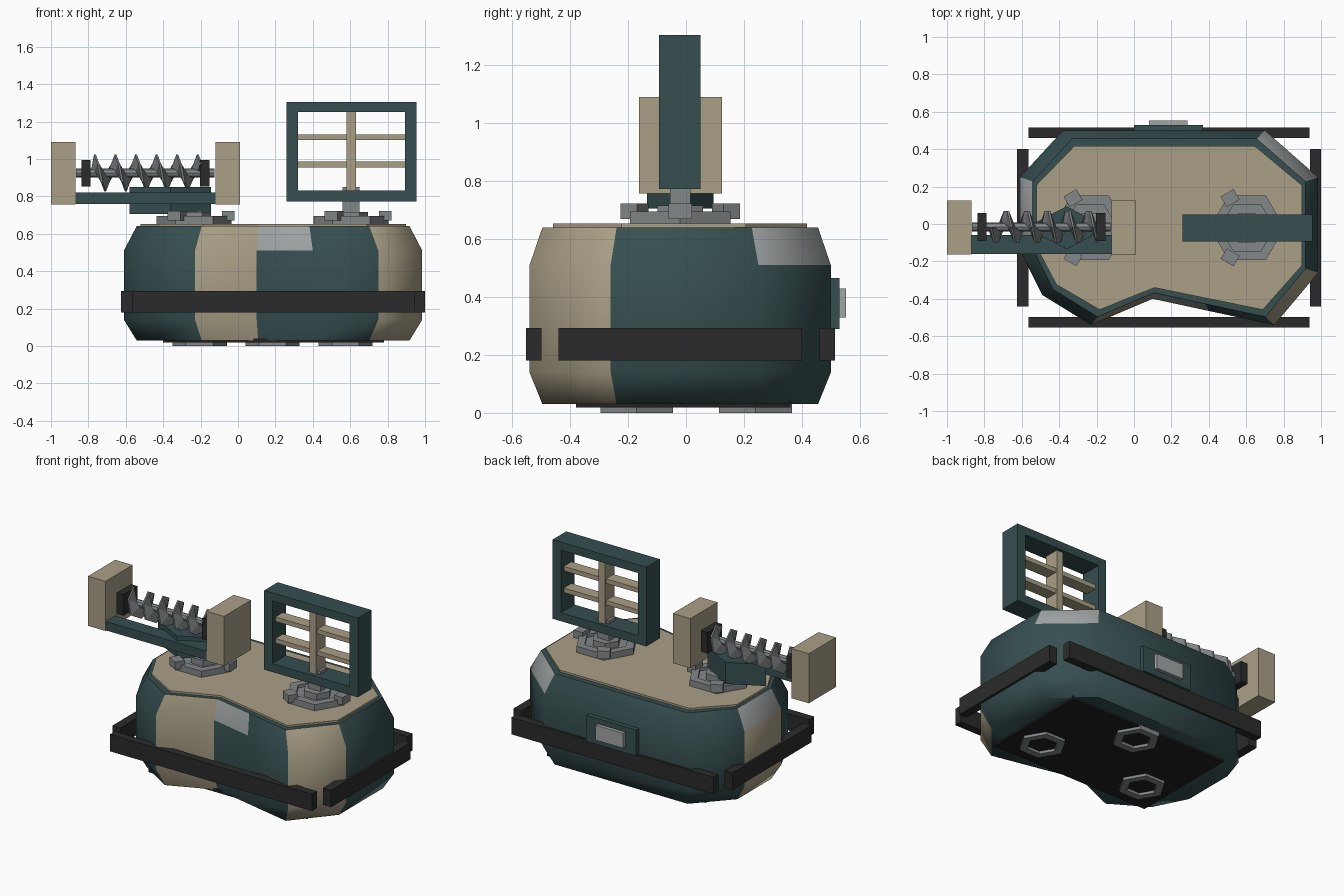
import bpy, bmesh, math
from mathutils import Matrix, Vector

if "Cube" in bpy.data.objects:
    bpy.data.objects.remove(bpy.data.objects["Cube"])


def material(name, rgb):
    m = bpy.data.materials.new(name)
    m.use_nodes = True
    m.diffuse_color = (*rgb, 1)
    m.node_tree.nodes["Principled BSDF"].inputs["Base Color"].default_value = (*rgb, 1)
    return m


TEAL = material("dark teal", (0.037, 0.077, 0.08))
TAN = material("tan", (0.40, 0.35, 0.24))
GRAY = material("gray metal", (0.23, 0.245, 0.25))
LIGHT = material("light gray", (0.36, 0.38, 0.38))
BLACK = material("black rubber", (0.025, 0.024, 0.025))
DARK = material("underside black", (0.015, 0.015, 0.015))


def finish(name, bm, *mats):
    bmesh.ops.recalc_face_normals(bm, faces=bm.faces)
    me = bpy.data.meshes.new(name)
    bm.to_mesh(me)
    bm.free()
    for m in mats:
        me.materials.append(m)
    ob = bpy.data.objects.new(name, me)
    bpy.context.collection.objects.link(ob)
    return ob


def box(name, mat, x, y, z, turn=None):
    """Box from (min, max) ranges, optionally transformed by a matrix."""
    bm = bmesh.new()
    size = [r[1] - r[0] for r in (x, y, z)]
    mid = [(r[0] + r[1]) / 2 for r in (x, y, z)]
    bmesh.ops.create_cube(bm, size=1, matrix=Matrix.Translation(mid) @ Matrix.Diagonal((*size, 1)))
    if turn:
        bm.transform(turn)
    return finish(name, bm, mat)


def loft(bm, rings):
    """Join successive closed rings of points with quads."""
    loops = [[bm.verts.new(p) for p in ring] for ring in rings]
    n = len(loops[0])
    quads = []
    for a, b in zip(loops, loops[1:]):
        quads.append([bm.faces.new((a[i], a[(i + 1) % n], b[(i + 1) % n], b[i])) for i in range(n)])
    return loops, quads


def prism(name, mat, pts, z0, z1):
    bm = bmesh.new()
    loops, _ = loft(bm, [[(x, y, z) for x, y in pts] for z in (z0, z1)])
    for loop in loops:
        bm.faces.new(loop)
    return finish(name, bm, mat)


def hexagon(cx, cy, r):
    return [(cx + r * math.cos(math.pi / 3 * i), cy + r * math.sin(math.pi / 3 * i)) for i in range(6)]


def hex_ring(name, mat, cx, cy, r_out, r_in, z0, z1):
    bm = bmesh.new()
    section = [(r_out, z0), (r_out, z1), (r_in, z1), (r_in, z0), (r_out, z0)]
    loft(bm, [[(x, y, z) for x, y in hexagon(cx, cy, r)] for r, z in section])
    bmesh.ops.remove_doubles(bm, verts=bm.verts, dist=0.0001)
    return finish(name, bm, mat)


# Body: kidney-shaped outline lofted through four levels
OUTLINE = [(-0.23, -0.54), (0.10, -0.40), (0.40, -0.465), (0.75, -0.54), (0.985, -0.26), (0.985, 0.25),
           (0.70, 0.50), (-0.38, 0.50), (-0.61, 0.25), (-0.61, -0.14), (-0.49, -0.38)]


def outline(sx, sy):
    return [(0.19 + (x - 0.19) * sx, -0.02 + (y + 0.02) * sy) for x, y in OUTLINE]


bm = bmesh.new()
levels = [(0.03, 0.915), (0.14, 1), (0.51, 1), (0.64, 0.915)]
loops, bands = loft(bm, [[(x, y, z) for x, y in outline(s, s)] for z, s in levels])
bm.faces.new(loops[0])
bm.faces.new(loops[-1])
for level, band in enumerate(bands):
    for side, face in enumerate(band):
        if side in (0, 3, 8):
            face.material_index = 1
        if level == 2 and side in (1, 5, 8):
            face.material_index = 2
body = finish("body", bm, TEAL, TAN, LIGHT)
bpy.ops.object.select_all(action="DESELECT")
body.select_set(True)
bpy.context.view_layer.objects.active = body
bpy.ops.object.shade_smooth_by_angle(angle=math.radians(60))

prism("deck_plate", TAN, outline(0.89, 0.843), 0.63, 0.653)
box("bottom_plate", DARK, (-0.40, 0.78), (-0.38, 0.36), (0.018, 0.04))

# Feet
for i, (x, y) in enumerate([(-0.205, -0.17), (0.185, 0.24), (0.575, -0.17)]):
    hex_ring(f"foot_{i + 1}", GRAY, x, y, 0.145, 0.095, 0, 0.03)

# Bumper bars
BAR = (0.18, 0.293)
box("front_bumper", BLACK, (-0.565, 0.937), (-0.553, -0.498), BAR)
box("back_bumper", BLACK, (-0.565, 0.937), (0.46, 0.515), BAR)
box("left_bumper", BLACK, (0.94, 1.0), (-0.44, 0.40), BAR)
box("right_bumper", BLACK, (-0.625, -0.565), (-0.44, 0.40), BAR)

# Rear hatch
box("hatch_frame", TEAL, (0, 0.37), (0.48, 0.53), (0.29, 0.465))
box("hatch_panel", LIGHT, (0.08, 0.285), (0.52, 0.553), (0.33, 0.43))

# Turret mounts
CY = -0.02
for side, cx, top in (("right", -0.235, 0.72), ("left", 0.605, 0.85)):
    hex_ring(f"{side}_mount_ring", GRAY, cx, CY, 0.2, 0.145, 0.65, 0.695)
    prism(f"{side}_mount_floor", GRAY, hexagon(cx, CY, 0.15), 0.65, 0.675)
    prism(f"{side}_mount_hub", GRAY, hexagon(cx, CY, 0.09), 0.65, 0.715)
    box(f"{side}_mount_post", GRAY, (cx - 0.045, cx + 0.045), (CY - 0.035, CY + 0.035), (0.66, top))
    for i in range(3):
        turn = Matrix.Translation((cx, CY, 0)) @ Matrix.Rotation(math.tau / 3 * i, 4, "Z")
        box(f"{side}_mount_clamp_{i + 1}", GRAY, (0.15, 0.215), (-0.04, 0.04), (0.67, 0.722), turn)

# Screen: open frame with a grille
FY = (-0.093, 0.05)
for name, x, z in (("bottom", (0.26, 0.955), (0.773, 0.83)), ("top", (0.26, 0.955), (1.25, 1.305)),
                   ("right", (0.26, 0.32), (0.83, 1.25)), ("left", (0.893, 0.955), (0.83, 1.25))):
    box(f"screen_frame_{name}", TEAL, x, FY, z)
box("grille_upright", TAN, (0.58, 0.63), (-0.07, 0.03), (0.82, 1.26))
for i, z in enumerate((0.955, 1.10)):
    box(f"grille_bar_{i + 1}", TAN, (0.31, 0.90), (-0.06, 0.02), (z, z + 0.03))

# Auger cradle
prism("cradle_base", TEAL, [(-0.58, CY), (-0.36, -0.135), (-0.145, CY), (-0.36, 0.095)], 0.705, 0.85)
box("cradle_beam", TEAL, (-0.87, -0.12), (-0.16, -0.06), (0.76, 0.82))
for side, x, cap in (("outer", -1.0, -0.838), ("inner", -0.12, -0.203)):
    box(f"{side}_end_block", TAN, (x, x + 0.13), (-0.163, 0.125), (0.757, 1.09))
    box(f"{side}_bearing", BLACK, (cap, cap + 0.05), (-0.09, 0.06), (0.853, 0.995))

# Auger rod
AY, AZ = -0.015, 0.925
bm = bmesh.new()
bmesh.ops.create_cone(bm, cap_ends=True, segments=8, radius1=0.024, radius2=0.024, depth=0.74,
                      matrix=Matrix.Translation((-0.495, AY, AZ)) @ Matrix.Rotation(math.pi / 2, 4, "Y"))
finish("auger_rod", bm, GRAY)

# Auger blade: wedge section swept along a coarse helix
bm = bmesh.new()
STEPS, TURNS, PITCH = 6, 5, 0.11
rings = []
for k in range(STEPS * TURNS + 2):
    a = math.tau * k / STEPS
    out = Vector((0, -math.sin(a), math.cos(a)))
    mid = Vector((-0.765 + PITCH * k / STEPS, AY, AZ))
    rings.append([mid + Vector((dx, 0, 0)) + out * r
                  for dx, r in ((-0.02, 0.018), (-0.005, 0.098), (0.005, 0.098), (0.02, 0.018))])
loops, _ = loft(bm, rings)
bm.faces.new(loops[0])
bm.faces.new(loops[-1])
finish("auger_blade", bm, GRAY)
